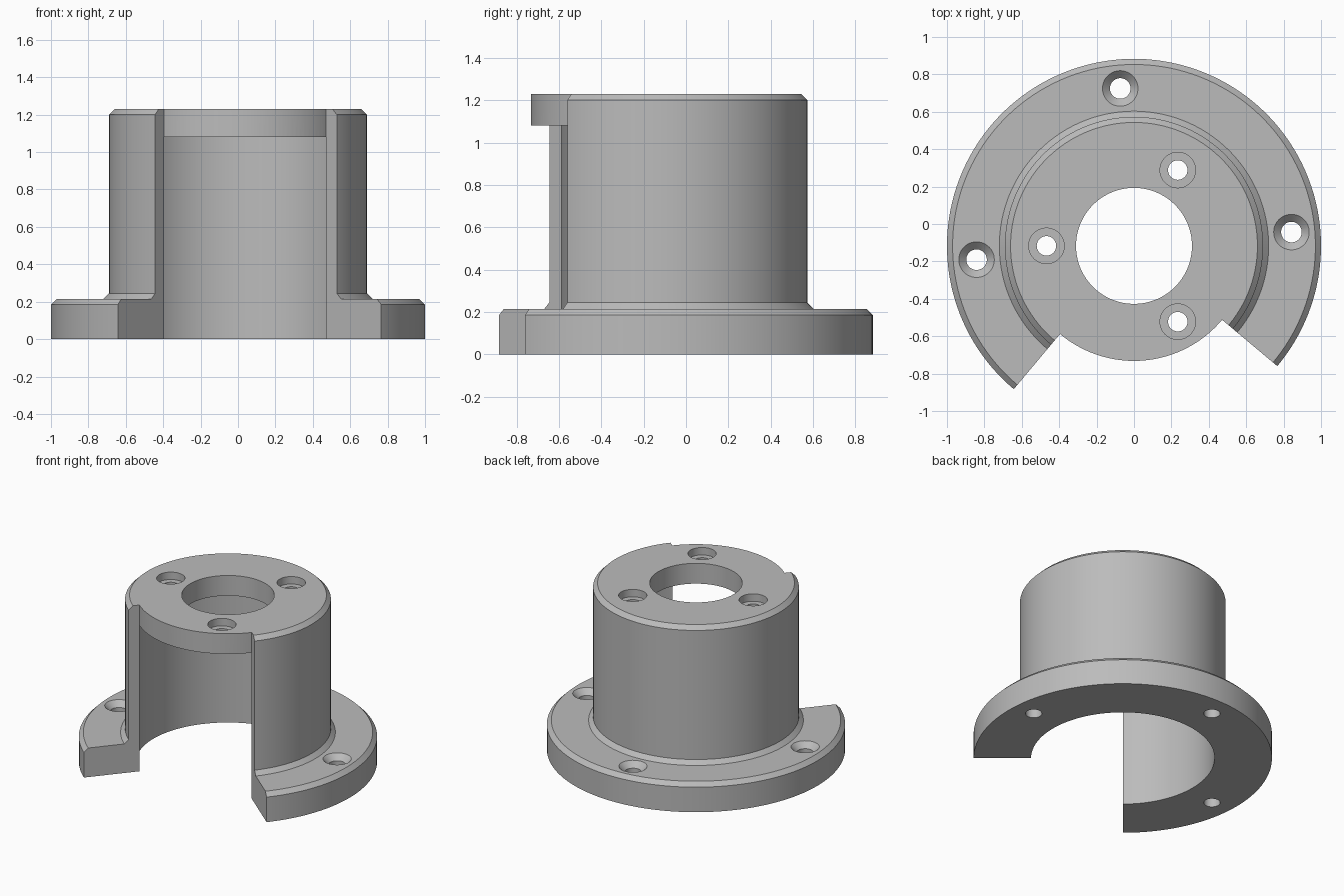
import bpy
import bmesh
from math import radians, cos, sin

if "Cube" in bpy.data.objects:
    bpy.data.objects.remove(bpy.data.objects["Cube"], do_unlink=True)

AXIS_Y = -0.117          # the turning axis sits a little forward of the middle
GAP_START, GAP = -130, 90  # open sector at the front, in degrees

grey = bpy.data.materials.new("plain grey")
grey.use_nodes = True
grey.diffuse_color = (0.5, 0.5, 0.5, 1)
grey.node_tree.nodes["Principled BSDF"].inputs["Base Color"].default_value = (0.5, 0.5, 0.5, 1)


def lathe(name, profile, steps, start=0, sweep=360, centre=(0, AXIS_Y)):
    """Turn a closed (radius, z) profile about a vertical axis into a solid."""
    bm = bmesh.new()
    full = sweep == 360
    rings = []
    for i in range(steps if full else steps + 1):
        a = radians(start + sweep * i / steps)
        rings.append([bm.verts.new((centre[0] + r * cos(a), centre[1] + r * sin(a), z))
                      for r, z in profile])
    n = len(profile)
    for i in range(steps):
        a, b = rings[i], rings[(i + 1) % len(rings)]
        for j in range(n):
            k = (j + 1) % n
            if profile[j][0] or profile[k][0]:
                bm.faces.new((a[j], b[j], b[k], a[k]))
    if not full:
        bm.faces.new(rings[0])
        bm.faces.new(rings[-1])
    bmesh.ops.remove_doubles(bm, verts=bm.verts, dist=1e-5)
    bmesh.ops.recalc_face_normals(bm, faces=bm.faces)
    mesh = bpy.data.meshes.new(name)
    bm.to_mesh(mesh)
    bm.free()
    mesh.materials.append(grey)
    ob = bpy.data.objects.new(name, mesh)
    bpy.context.collection.objects.link(ob)
    return ob


# Flange, sleeve and end plate turned as one solid
body = lathe("flanged_sleeve", [
    (0.31, 1.08), (0.615, 1.08), (0.615, 0), (1, 0), (1, 0.185), (0.97, 0.215),
    (0.72, 0.215), (0.69, 0.245), (0.69, 1.2), (0.66, 1.23), (0.31, 1.23)],
    144, start=1.25)

# Front opening: removes wall and flange but leaves the end plate whole
cutters = [lathe("opening_cutter", [
    (0.5, -0.1), (1.2, -0.1), (1.2, 1.4), (0.615, 1.4), (0.615, 1.08), (0.5, 1.08)],
    36, GAP_START, GAP)]


def drill(name, profile, radius, angles):
    for angle in angles:
        a = radians(angle)
        cutters.append(lathe(name, profile, 48,
                             centre=(radius * cos(a), AXIS_Y + radius * sin(a))))


# Counterbored holes in the end plate
drill("plate_hole_cutter", [(0, 1), (0.052, 1), (0.052, 1.175), (0.095, 1.175),
                            (0.095, 1.3), (0, 1.3)], 0.468, (60, 180, 300))
# Countersunk holes in the flange
drill("flange_hole_cutter", [(0, -0.1), (0.055, -0.1), (0.055, 0.175),
                             (0.135, 0.255), (0, 0.255)], 0.845, (5, 95, 185))

# Cut everything out, then remove the cutters
bpy.context.view_layer.objects.active = body
for ob in bpy.context.selected_objects:
    ob.select_set(False)
body.select_set(True)
for cutter in cutters:
    cutter.hide_render = True
    mod = body.modifiers.new("cut", 'BOOLEAN')
    mod.operation = 'DIFFERENCE'
    mod.solver = 'EXACT'
    mod.object = cutter
    bpy.ops.object.modifier_apply(modifier=mod.name)
    bpy.data.objects.remove(cutter, do_unlink=True)

bpy.ops.object.shade_smooth_by_angle(angle=radians(30))
